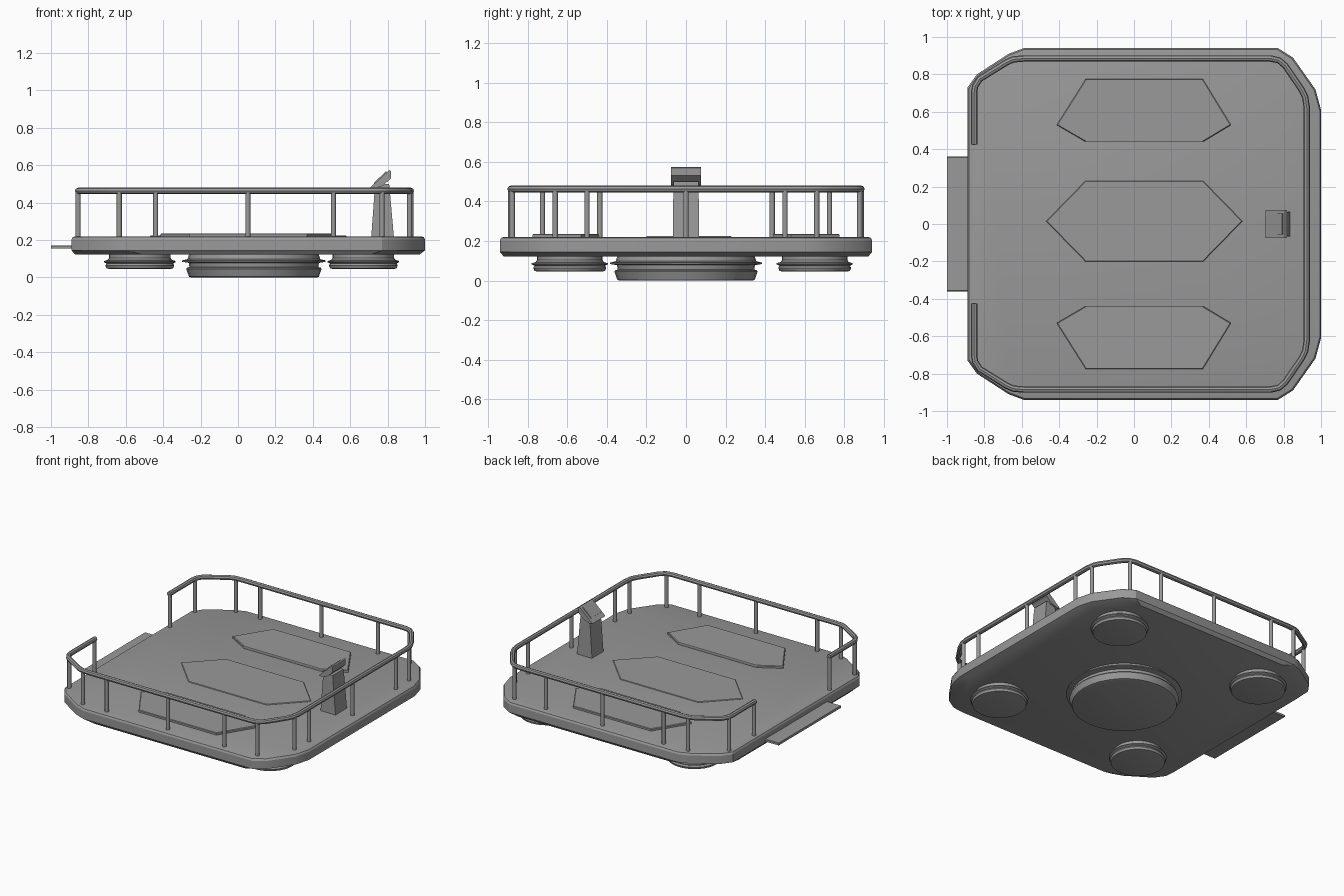
import bpy, bmesh, math
from mathutils import Vector

if "Cube" in bpy.data.objects:
    bpy.data.objects.remove(bpy.data.objects["Cube"])

grey = bpy.data.materials.new("plain grey")
grey.diffuse_color = (0.32, 0.32, 0.32, 1)
grey.use_nodes = True
grey.node_tree.nodes["Principled BSDF"].inputs["Base Color"].default_value = grey.diffuse_color


def finish(name, bm, smooth=None):
    bmesh.ops.recalc_face_normals(bm, faces=bm.faces[:])
    me = bpy.data.meshes.new(name)
    bm.to_mesh(me)
    bm.free()
    me.materials.append(grey)
    ob = bpy.data.objects.new(name, me)
    bpy.context.collection.objects.link(ob)
    if smooth:
        bpy.ops.object.select_all(action='DESELECT')
        ob.select_set(True)
        bpy.context.view_layer.objects.active = ob
        bpy.ops.object.shade_smooth_by_angle(angle=math.radians(smooth))
    return ob


def loft(name, rings, smooth=None):
    # closed rings of points joined in order, capped at both ends
    bm = bmesh.new()
    rows = [[bm.verts.new(p) for p in ring] for ring in rings]
    n = len(rows[0])
    for a, b in zip(rows, rows[1:]):
        for i in range(n):
            j = (i + 1) % n
            bm.faces.new((a[i], a[j], b[j], b[i]))
    bm.faces.new(rows[0][::-1])
    bm.faces.new(rows[-1])
    return finish(name, bm, smooth)


def disc(name, cx, cy, profile):
    n = 32
    rings = [[(cx + r * math.cos(2 * math.pi * i / n),
               cy + r * math.sin(2 * math.pi * i / n), z) for i in range(n)]
             for r, z in profile]
    loft(name, rings, 30)


def plate(name, pts, z0, z1, bevel):
    c = sum((Vector(p) for p in pts), Vector((0, 0))) / len(pts)
    top = [c + (Vector(p) - c) * (1 - bevel) for p in pts]
    loft(name, [[(x, y, z0) for x, y in pts],
                [(x, y, z1 - 0.004) for x, y in pts],
                [(p.x, p.y, z1) for p in top]])


def mirror_y(half):
    # half outline at +y, continued by its reflection at -y
    return half + [(x, -y) for x, y in reversed(half)]


# deck: chamfered slab, the underside corners cut back further
edge = mirror_y([(-.89, .73), (-.84, .80), (-.67, .91), (-.59, .94),
                 (.77, .94), (.85, .89), (.97, .72), (1.0, .61)])
under = mirror_y([(-.87, .64), (-.80, .74), (-.62, .87), (-.51, .92),
                  (.71, .92), (.79, .85), (.92, .66), (.97, .54)])


def shrink(pts, s):
    return [(.055 + (x - .055) * s, y * s) for x, y in pts]


loft("deck", [[(x, y, .122) for x, y in under],
              [(x, y, .145) for x, y in edge],
              [(x, y, .203) for x, y in edge],
              [(x, y, .216) for x, y in shrink(edge, .993)],
              [(x, y, .220) for x, y in shrink(edge, .98)]], 25)

# boarding step
step = [(-1, -.36), (-.87, -.36), (-.87, .36), (-1, .36)]
plate("boarding_step", step, .155, .172, .01)

# deck panels
side = [(-.415, .53), (-.26, .44), (.37, .44), (.52, .53), (.37, .775), (-.26, .775)]
plate("back_panel", side, .21, .236, .015)
plate("front_panel", [(x, -y) for x, y in side], .21, .236, .015)
plate("middle_panel", [(-.47, .015), (-.26, -.20), (.37, -.20), (.58, .015),
                       (.37, .23), (-.26, .23)], .21, .225, .01)

# hover discs below the deck
disc("main_hover_disc", .085, 0, [(.335, 0), (.347, .004), (.362, .046), (.358, .052),
     (.345, .056), (.348, .078), (.384, .084), (.384, .091), (.355, .098), (.345, .13)])
for x, xn in ((-.525, "left"), (.67, "right")):
    for y, yn in ((-.587, "front"), (.65, "back")):
        disc(f"{xn}_{yn}_hover_disc", x, y,
             [(.165, .046), (.178, .049), (.184, .064), (.178, .075), (.192, .082),
              (.192, .088), (.172, .094), (.165, .104), (.165, .13)])

# handrail swept along a path, open at the boarding side
half = [(-.855, .425), (-.855, .70), (-.85, .735), (-.825, .775), (-.68, .865),
        (-.645, .88), (-.59, .885), (.73, .885), (.775, .875), (.81, .845), (.895, .72),
        (.915, .68), (.924, .62)]
path = half + [(x, -y) for x, y in reversed(half)]
cu = bpy.data.curves.new("handrail", 'CURVE')
cu.dimensions = '3D'
sp = cu.splines.new('POLY')
sp.points.add(len(path) - 1)
for p, (x, y) in zip(sp.points, path):
    p.co = (x, y, .463, 1)
cu.bevel_depth = .017
cu.bevel_resolution = 2
cu.use_fill_caps = True
tmp = bpy.data.objects.new("handrail_path", cu)
bpy.context.collection.objects.link(tmp)
bm = bmesh.new()
bm.from_mesh(tmp.evaluated_get(bpy.context.evaluated_depsgraph_get()).to_mesh())
bpy.data.objects.remove(tmp)
finish("handrail", bm, 40)

# rail posts
spots = [(-.855, .435), (-.855, .725), (-.635, .882), (-.44, .885), (.053, .885),
         (.51, .885), (.77, .877), (.918, .66), (.924, .50)]
bm = bmesh.new()
for x, y in spots + [(x, -y) for x, y in spots] + [(.924, 0)]:
    res = bmesh.ops.create_cone(bm, cap_ends=True, segments=12,
                                radius1=.0135, radius2=.0135, depth=.25)
    bmesh.ops.translate(bm, verts=res["verts"], vec=(x, y, .335))
finish("rail_posts", bm, 40)

# control console: tapered column and tilted head
column = []
for z, x0, x1, w in ((.21, .712, .834, .066), (.46, .73, .812, .064), (.50, .755, .808, .062)):
    column.append([(x0, -w, z), (x1, -w, z), (x1, w, z), (x0, w, z)])
loft("console_column", column)
head = [(.703, .478), (.725, .474), (.775, .49), (.817, .53), (.817, .570), (.808, .574)]
loft("console_head", [[(x, y, z) for x, z in head] for y in (-.075, .075)])
# small screen plate on the tilted face
loft("console_screen", [[(.73 + t * .066 + d, s * .055, .502 + t * .062 - d)
                         for t, s in ((0, -1), (1, -1), (1, 1), (0, 1))]
                        for d in (-.004, .004)])
